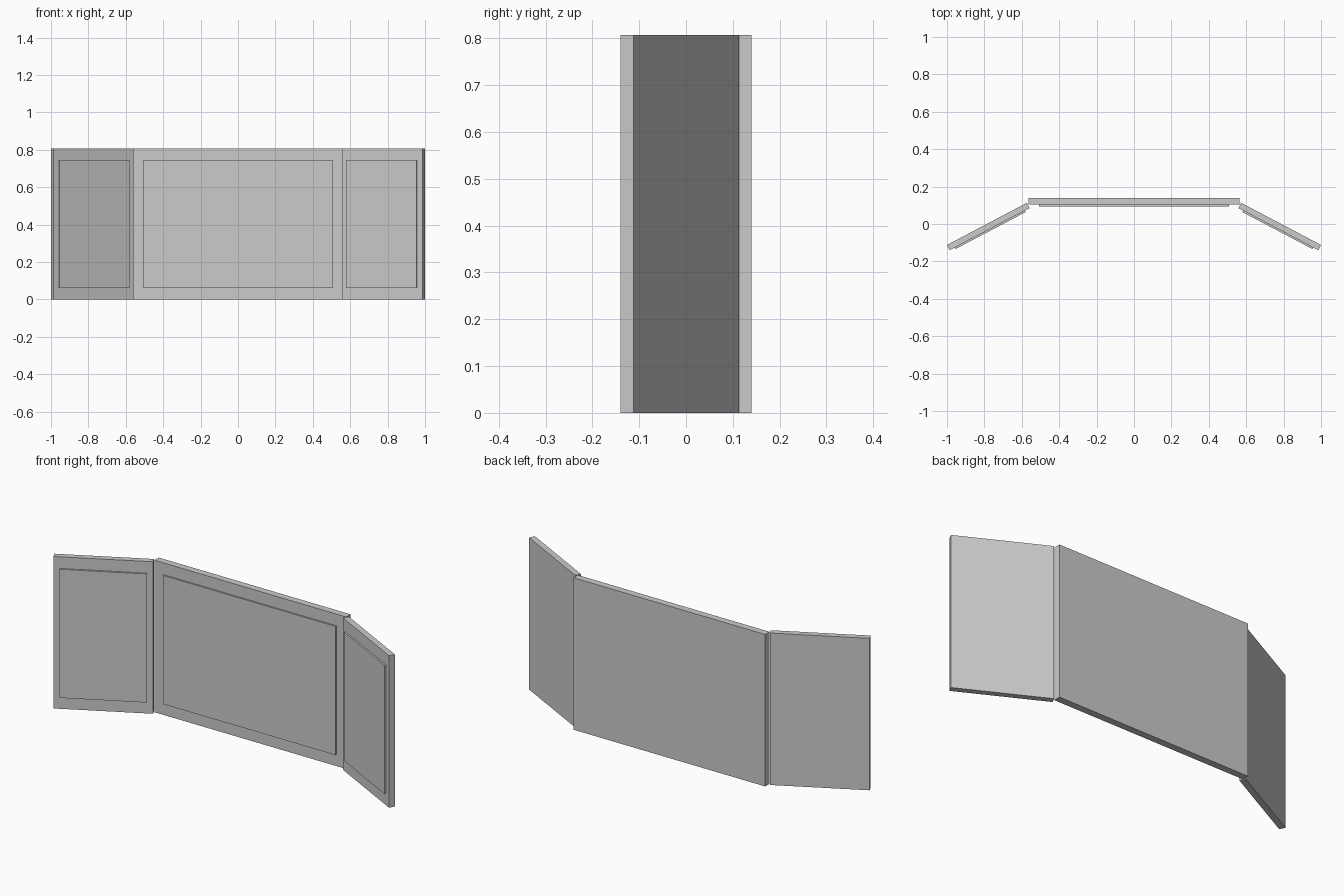
import bpy
from mathutils import Matrix, Vector
import math

if "Cube" in bpy.data.objects:
    bpy.data.objects.remove(bpy.data.objects["Cube"])

HEIGHT = 0.807
PANEL_LOW, PANEL_HIGH = 0.062, 0.745
WING_ANGLE = math.radians(27.8)
WING_LENGTH, WING_DEPTH = 0.483, 0.0317

grey = bpy.data.materials.new("light_grey")
grey.diffuse_color = (0.6, 0.6, 0.6, 1)
grey.use_nodes = True
grey.node_tree.nodes["Principled BSDF"].inputs["Base Color"].default_value = grey.diffuse_color


def box(name, low, high, frame=Matrix.Identity(4)):
    """Box between two corners, placed in the given frame."""
    low, high = Vector(low), Vector(high)
    bpy.ops.mesh.primitive_cube_add(size=1)
    obj = bpy.context.object
    obj.name = name
    obj.data.transform(frame @ Matrix.Translation((low + high) / 2)
                       @ Matrix.Diagonal((*(high - low), 1)))
    obj.data.materials.append(grey)
    return obj


# Centre board with its raised front panel
box("centre_board", (-0.563, 0.103, 0), (0.563, 0.14, HEIGHT))
box("centre_raised_panel", (-0.507, 0.094, PANEL_LOW), (0.507, 0.103, PANEL_HIGH))

# Angled wings: local x runs outward along the back edge, local y is depth
right_frame = Matrix.Translation((0.573, 0.113, 0)) @ Matrix.Rotation(-WING_ANGLE, 4, 'Z')
left_frame = Matrix.Translation((-0.573, 0.113, 0)) @ Matrix.Rotation(WING_ANGLE, 4, 'Z')
for side, frame, s in (("right", right_frame, 1), ("left", left_frame, -1)):
    def span(a, b):
        return sorted((s * a, s * b))
    x0, x1 = span(0, WING_LENGTH)
    box(side + "_wing_board", (x0, -WING_DEPTH, 0), (x1, 0, HEIGHT), frame)
    x0, x1 = span(0.029, 0.452)
    box(side + "_wing_raised_panel", (x0, -WING_DEPTH - 0.009, PANEL_LOW),
        (x1, -WING_DEPTH, PANEL_HIGH), frame)
